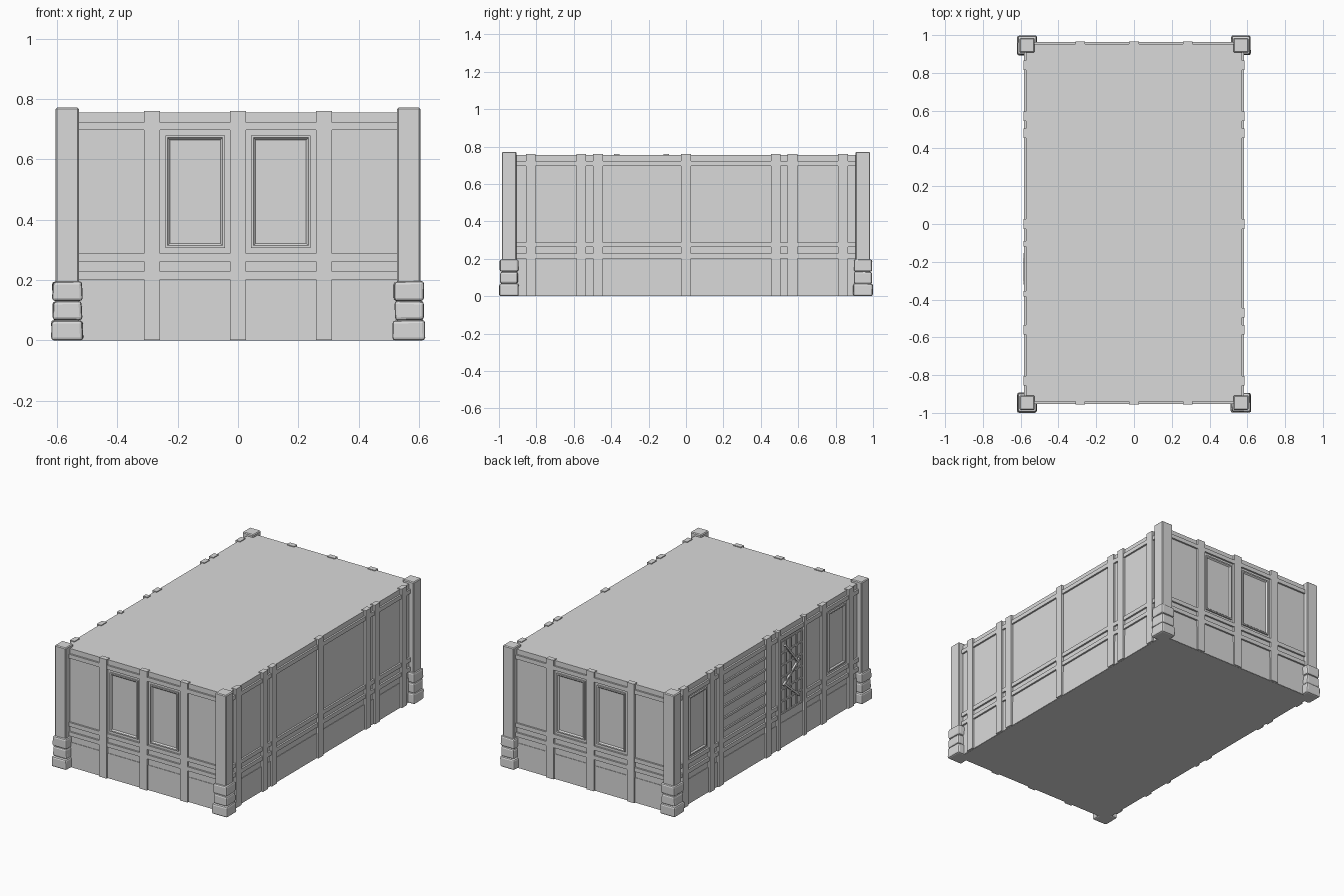
import bpy, bmesh, math, random
from mathutils import Vector, Matrix

random.seed(4)
old = bpy.data.objects.get("Cube")
if old:
    bpy.data.objects.remove(old)

grey = bpy.data.materials.new("plain_grey")
grey.use_nodes = True
colour = (0.7, 0.7, 0.7, 1)
grey.diffuse_color = colour
grey.node_tree.nodes["Principled BSDF"].inputs["Base Color"].default_value = colour

# Wall planes of the body
X, Y0, Y1, TOP = 0.572, -0.941, 0.953, 0.755


def add_box(bm, lo, hi):
    lo, hi = Vector(lo), Vector(hi)
    lo, hi = (Vector(map(min, lo, hi)), Vector(map(max, lo, hi)))
    m = Matrix.Translation((lo + hi) / 2) @ Matrix.Diagonal((*(hi - lo), 1))
    return bmesh.ops.create_cube(bm, size=1, matrix=m)["verts"]


def on_wall(side, u, z, d):
    """Point on a wall: u along it, z up, d outwards."""
    return {"front": (u, Y0 - d, z), "back": (u, Y1 + d, z),
            "left": (X + d, u, z), "right": (-X - d, u, z)}[side]


def wall_box(bm, side, u0, u1, z0, z1, d0, d1):
    return add_box(bm, on_wall(side, u0, z0, d0), on_wall(side, u1, z1, d1))


def finish(bm, name, bevel=0, segments=1):
    bmesh.ops.recalc_face_normals(bm, faces=bm.faces[:])
    mesh = bpy.data.meshes.new(name)
    bm.to_mesh(mesh)
    bm.free()
    mesh.materials.append(grey)
    obj = bpy.data.objects.new(name, mesh)
    bpy.context.collection.objects.link(obj)
    if bevel:
        mod = obj.modifiers.new("bevel", "BEVEL")
        mod.width, mod.segments = bevel, segments
    return obj


# Main body
bm = bmesh.new()
add_box(bm, (-X, Y0, 0), (X, Y1, TOP))
finish(bm, "body")

# Upright timbers, rails and base boards on each wall
short_wall = [-0.285, 0, 0.285]
beams = {
    "front": short_wall,
    "back": short_wall,
    "left": [-0.83, -0.56, -0.47, 0, 0.48, 0.57, 0.84],
    "right": [-0.83, -0.56, 0, 0.48, 0.57, 0.84],
}
for side, places in beams.items():
    lo, hi = (-0.54, 0.54) if side in ("front", "back") else (-0.92, 0.92)
    bm = bmesh.new()
    for u in places:
        wall_box(bm, side, u - 0.026, u + 0.026, 0.001, 0.76, -0.017, 0.014)
    if side == "right":
        for u in (-0.105, -0.37):
            wall_box(bm, side, u - 0.014, u + 0.014, 0.001, 0.76, -0.017, 0.014)
    finish(bm, side + "_uprights")

    bm = bmesh.new()
    for z in (0.71, 0.275, 0.215):
        spans = [(lo, hi)]
        if side == "right" and z < 0.5:
            spans = [(lo, -0.37), (-0.105, hi)]
        for a, b in spans:
            wall_box(bm, side, a, b, z - 0.013, z + 0.013, -0.01, 0.011)
    finish(bm, side + "_rails")

    bm = bmesh.new()
    wall_box(bm, side, lo, hi, 0.001, 0.16, -0.01, 0.003)
    finish(bm, side + "_base_board")


# Windows: a raised frame with a sloping inner lip around a set-back pane
def window(side, u0, u1, z0, z1, name):
    bm = bmesh.new()
    loops = []
    for inset, d in ((0, -0.005), (0, 0.009), (0.008, 0.009), (0.015, 0.001)):
        corners = ((u0 + inset, z0 + inset), (u1 - inset, z0 + inset),
                   (u1 - inset, z1 - inset), (u0 + inset, z1 - inset))
        loops.append([bm.verts.new(on_wall(side, u, z, d)) for u, z in corners])
    for a, b in zip(loops, loops[1:]):
        for i in range(4):
            j = (i + 1) % 4
            bm.faces.new((a[i], a[j], b[j], b[i]))
    bm.faces.new(loops[-1])
    bm.faces.new(loops[0][::-1])
    finish(bm, name)


for side in ("front", "back"):
    for s, label in ((-1, "a"), (1, "b")):
        a, b = sorted((s * 0.043, s * 0.241))
        window(side, a, b, 0.306, 0.68, f"{side}_window_{label}")
window("right", 0.62, 0.79, 0.306, 0.68, "right_window_a")
window("right", -0.78, -0.61, 0.306, 0.68, "right_window_b")

# Horizontal planks on the right wall
bm = bmesh.new()
for i in range(5):
    z = 0.34 + i * 0.075
    wall_box(bm, "right", 0.026, 0.454, z - 0.007, z + 0.007, -0.005, 0.009)
finish(bm, "right_planks")

# Barred opening on the right wall, with leaning cross bars
bm = bmesh.new()
u0, u1, z0, z1 = -0.345, -0.13, 0.22, 0.68
for i in range(5):
    u = u0 + (u1 - u0) * i / 4
    wall_box(bm, "right", u - 0.005, u + 0.005, z0, z1, -0.005, 0.008)
for i in range(7):
    z = z0 + (z1 - z0) * i / 6
    wall_box(bm, "right", u0, u1, z - 0.005, z + 0.005, -0.005, 0.007)
for z, angle in ((0.34, 40), (0.45, -35), (0.57, 50)):
    verts = wall_box(bm, "right", u0 + 0.01, u1 - 0.01, z - 0.006, z + 0.006, 0, 0.012)
    centre = Vector(on_wall("right", (u0 + u1) / 2, z, 0))
    bmesh.ops.rotate(bm, verts=verts, cent=centre,
                     matrix=Matrix.Rotation(math.radians(angle), 3, "X"))
finish(bm, "right_grille")

# Corner posts standing on rough stacked stones
for sx, side_name in ((-1, "right"), (1, "left")):
    for sy, end_name in ((-1, "front"), (1, "back")):
        cx, cy = sx * 0.566, sy * 0.946
        bm = bmesh.new()
        add_box(bm, (cx - 0.039, cy - 0.039, 0.01), (cx + 0.039, cy + 0.039, 0.772))
        finish(bm, f"{end_name}_{side_name}_post", 0.005)

        bm = bmesh.new()
        for z0, z1, r in ((0, 0.067, 0.052), (0.067, 0.131, 0.048), (0.131, 0.196, 0.049)):
            for v in add_box(bm, (cx - r, cy - r, z0), (cx + r, cy + r, z1)):
                v.co.x += random.uniform(-0.003, 0.003)
                v.co.y += random.uniform(-0.002, 0.002)
                if z0 < v.co.z:
                    v.co.z += random.uniform(-0.002, 0.002)
        finish(bm, f"{end_name}_{side_name}_stones", 0.01, 2)
